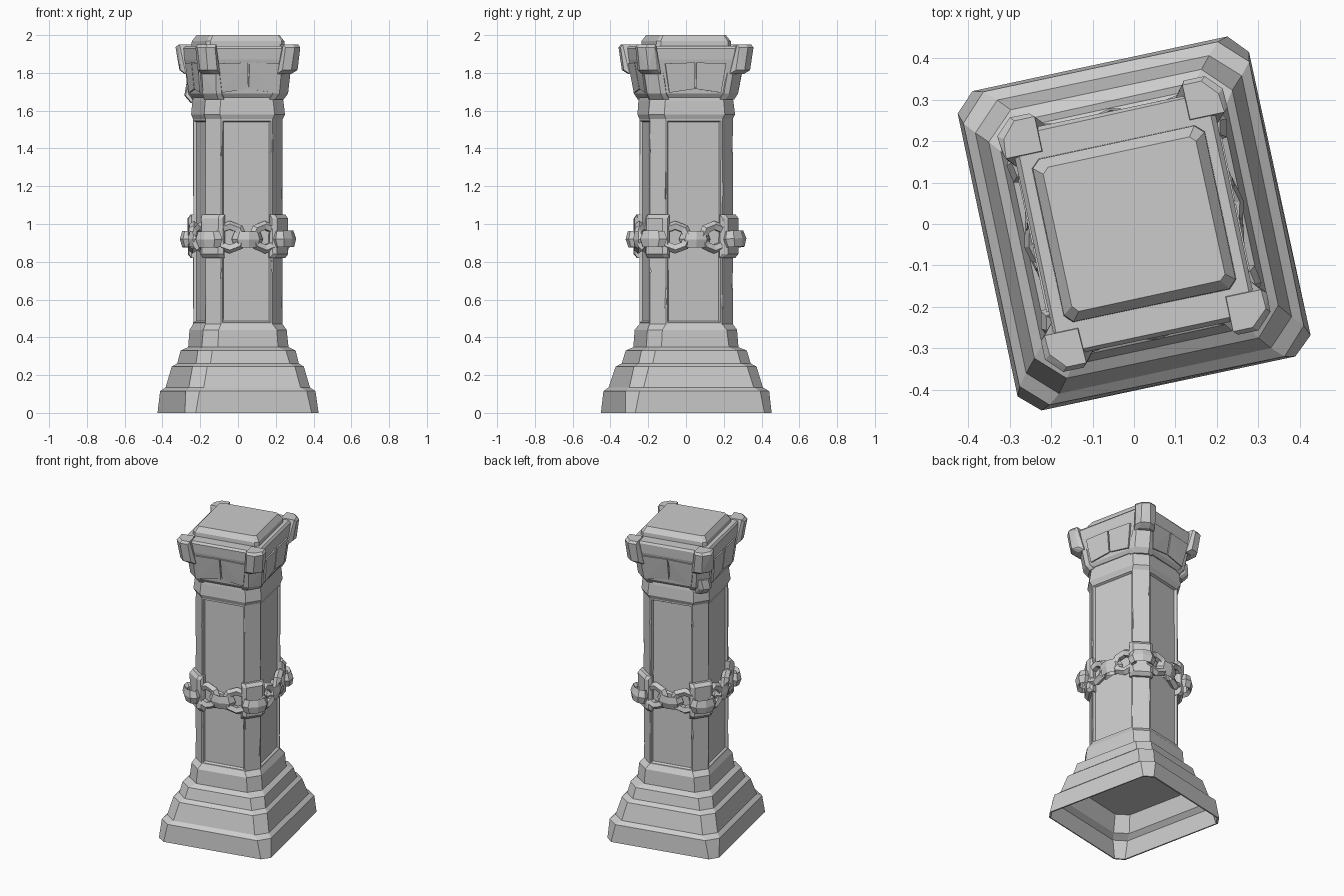
import bpy, bmesh, math, random
from mathutils import Matrix, Vector

random.seed(4)
TURN = math.radians(12)          # whole pillar is turned about z

cube = bpy.data.objects.get("Cube")
if cube:
    bpy.data.objects.remove(cube, do_unlink=True)

stone = bpy.data.materials.new("grey_stone")
stone.use_nodes = True
stone.diffuse_color = (0.6, 0.6, 0.6, 1)
bsdf = stone.node_tree.nodes["Principled BSDF"]
bsdf.inputs["Base Color"].default_value = (0.6, 0.6, 0.6, 1)
bsdf.inputs["Roughness"].default_value = 0.8


def finish(bm, name):
    """Turn a bmesh into a flat-shaded stone object."""
    bmesh.ops.recalc_face_normals(bm, faces=bm.faces)
    mesh = bpy.data.meshes.new(name)
    bm.to_mesh(mesh)
    bm.free()
    mesh.materials.append(stone)
    obj = bpy.data.objects.new(name, mesh)
    obj.rotation_euler.z = TURN
    bpy.context.collection.objects.link(obj)
    return obj


def loft(rings, jitter=0.002):
    """Stack chamfered rectangles (z, half x, half y, chamfer) into a solid."""
    bm = bmesh.new()
    loops = []
    for z, a, b, c in rings:
        pts = [(a, c - b), (a, b - c), (a - c, b), (c - a, b),
               (-a, b - c), (-a, c - b), (c - a, -b), (a - c, -b)]
        loops.append([bm.verts.new((x + random.uniform(-jitter, jitter),
                                    y + random.uniform(-jitter, jitter), z))
                      for x, y in pts])
    for low, high in zip(loops, loops[1:]):
        for i in range(8):
            j = (i + 1) % 8
            bm.faces.new((low[i], low[j], high[j], high[i]))
    bm.faces.new(loops[0])
    bm.faces.new(loops[-1])
    bmesh.ops.recalc_face_normals(bm, faces=bm.faces)
    return bm


def hull(points, name):
    bm = bmesh.new()
    for p in points:
        bm.verts.new(p)
    bmesh.ops.convex_hull(bm, input=bm.verts)
    bmesh.ops.dissolve_limit(bm, angle_limit=0.02, verts=bm.verts, edges=bm.edges)
    return finish(bm, name)


def corner_block(name, sx, sy, levels, size, chamfer):
    """Block wrapped round one corner; levels are (z, corner x, corner y)."""
    pts = []
    for z, x, y in levels:
        for px, py in ((x - size, y), (x - chamfer, y), (x, y - chamfer),
                       (x, y - size), (x - size, y - size)):
            pts.append((sx * (px + random.uniform(-.003, .003)), sy * py, z))
    return hull(pts, name)


# Column: hollow stepped base, shaft and collar in one outline
column_bm = loft([
    (0.24, 0.285, 0.315, 0.062), (0.135, 0.313, 0.346, 0.065),
    (0.11, 0.342, 0.377, 0.062), (0.0, 0.353, 0.388, 0.046),
    (0.0, 0.36, 0.396, 0.046), (0.115, 0.352, 0.387, 0.062),
    (0.135, 0.328, 0.362, 0.065), (0.245, 0.301, 0.332, 0.065),
    (0.262, 0.28, 0.303, 0.065), (0.33, 0.265, 0.285, 0.065),
    (0.348, 0.233, 0.251, 0.07), (0.44, 0.227, 0.244, 0.07),
    (0.47, 0.209, 0.224, 0.071), (1.555, 0.209, 0.224, 0.071),
    (1.58, 0.218, 0.233, 0.07), (1.65, 0.213, 0.228, 0.07),
    (1.72, 0.2, 0.215, 0.07)])

# Sunken panel on each side of the shaft
panels = [f for f in column_bm.faces
          if 0.6 < f.calc_center_median().z < 1.4
          and max(abs(f.normal.x), abs(f.normal.y)) > 0.95]
bmesh.ops.inset_individual(column_bm, faces=panels, thickness=0.012, depth=0)
bmesh.ops.inset_individual(column_bm, faces=panels, thickness=0.01, depth=-0.014)
column = finish(column_bm, "column")

# Tall chipped slivers along the shaft edges
chip_bm = bmesh.new()
for sx in (-1, 1):
    for sy in (-1, 1):
        for z, x, y, tall in ((.58, .21, .153, .06), (.75, .138, .226, .05),
                              (1.2, .21, .153, .08), (1.42, .138, .226, .05)):
            spot = Vector((sx * x, sy * y, z + random.uniform(-tall, tall)))
            shape = (Matrix.Translation(spot)
                     @ Matrix.Rotation(random.uniform(0, 3), 4, 'Z')
                     @ Matrix.Diagonal((.008, .008, tall, 1)))
            bmesh.ops.create_cone(chip_bm, cap_ends=True, segments=4, radius1=1.2,
                                  radius2=.2, depth=2, matrix=shape)
chips = finish(chip_bm, "chip_cutter")
chips.hide_render = True
cut = column.modifiers.new("chips", 'BOOLEAN')
cut.object = chips
cut.operation = 'DIFFERENCE'
cut.solver = 'EXACT'
bpy.context.view_layer.objects.active = column
column.select_set(True)
bpy.ops.object.modifier_apply(modifier=cut.name)
bpy.data.objects.remove(chips, do_unlink=True)

# Capital body and bevelled cap stone
finish(loft([(1.67, .214, .229, .065), (1.69, .228, .244, .065),
             (1.80, .235, .257, .06), (1.87, .246, .275, .05),
             (1.93, .247, .279, .045), (1.943, .238, .27, .045)]), "capital")
finish(loft([(1.92, .214, .203, .02), (1.968, .212, .201, .02),
             (2.0, .189, .178, .014)], 0.001), "cap_stone")

# Corner horns and chain brackets
for sx, side in ((-1, "right"), (1, "left")):
    for sy, end in ((-1, "front"), (1, "back")):
        corner_block(f"horn_{end}_{side}", sx, sy,
                     [(1.795, .24, .272), (1.815, .264, .299),
                      (1.935, .277, .314), (1.95, .268, .304)], .085, .038)
        corner_block(f"horn_foot_{end}_{side}", sx, sy,
                     [(1.66, .213, .228), (1.69, .23, .246),
                      (1.80, .238, .264)], .09, .06)
        corner_block(f"bracket_{end}_{side}", sx, sy,
                     [(.82, .22, .235), (.84, .234, .249),
                      (1.03, .234, .249), (1.05, .222, .237)], .1, .072)

# Lump of broken stone below one capital corner
corner_block("loose_chunk", -1, 1,
             [(1.64, .215, .22), (1.68, .245, .24), (1.74, .235, .245)], .06, .03)

# Paired face plates with a sloping lower edge on each side of the capital
for k, side in enumerate(("front", "left", "back", "right")):
    spin = Matrix.Rotation(k * math.pi / 2, 4, 'Z')
    low, high = ((.245, .27), (.229, .243))[k % 2]
    for s in (-1, 1):
        pts = []
        for out in (-.02, .008):
            for u, z, d in ((.004, 1.715, low), (.14, 1.695, low),
                            (.165, 1.85, high), (.004, 1.855, high)):
                pts.append(spin @ Vector((s * u, -(d + out), z)))
        hull(pts, f"capital_plate_{side}_{'a' if s < 0 else 'b'}")


def link(name, place, yaw, upright):
    """One faceted chain link, lying flat or standing against the wall."""
    bpy.ops.mesh.primitive_torus_add(major_segments=8, minor_segments=5,
                                     major_radius=.06, minor_radius=.025)
    obj = bpy.context.object
    obj.name = name
    size = (1.12, 1.02, 1) if upright else (1.0, .6, 1.8)
    tilt = math.pi / 2 if upright else 0
    obj.data.transform(Matrix.Translation(place) @ Matrix.Rotation(yaw, 4, 'Z')
                       @ Matrix.Rotation(tilt + random.uniform(-.12, .12), 4, 'X')
                       @ Matrix.Diagonal((*size, 1)))
    obj.rotation_euler.z = TURN
    obj.data.materials.append(stone)


# Chain: two standing links and one flat link per side, one flat link per corner
for k, side in enumerate(("front", "left", "back", "right")):
    yaw = k * math.pi / 2
    spin = Matrix.Rotation(yaw, 4, 'Z')
    out, reach = ((.235, .095), (.22, .105))[k % 2]
    link(f"chain_flat_{side}", spin @ Vector((0, -out, .92)), yaw, False)
    for s in (-1, 1):
        link(f"chain_ring_{side}_{'a' if s < 0 else 'b'}",
             spin @ Vector((s * reach, -out, .93)), yaw + s * .2, True)
    cx, cy = ((1, -1), (1, 1), (-1, 1), (-1, -1))[k]
    link(f"chain_corner_{side}", Vector((cx * .204, cy * .219, .92)),
         yaw + math.pi / 4, False)
